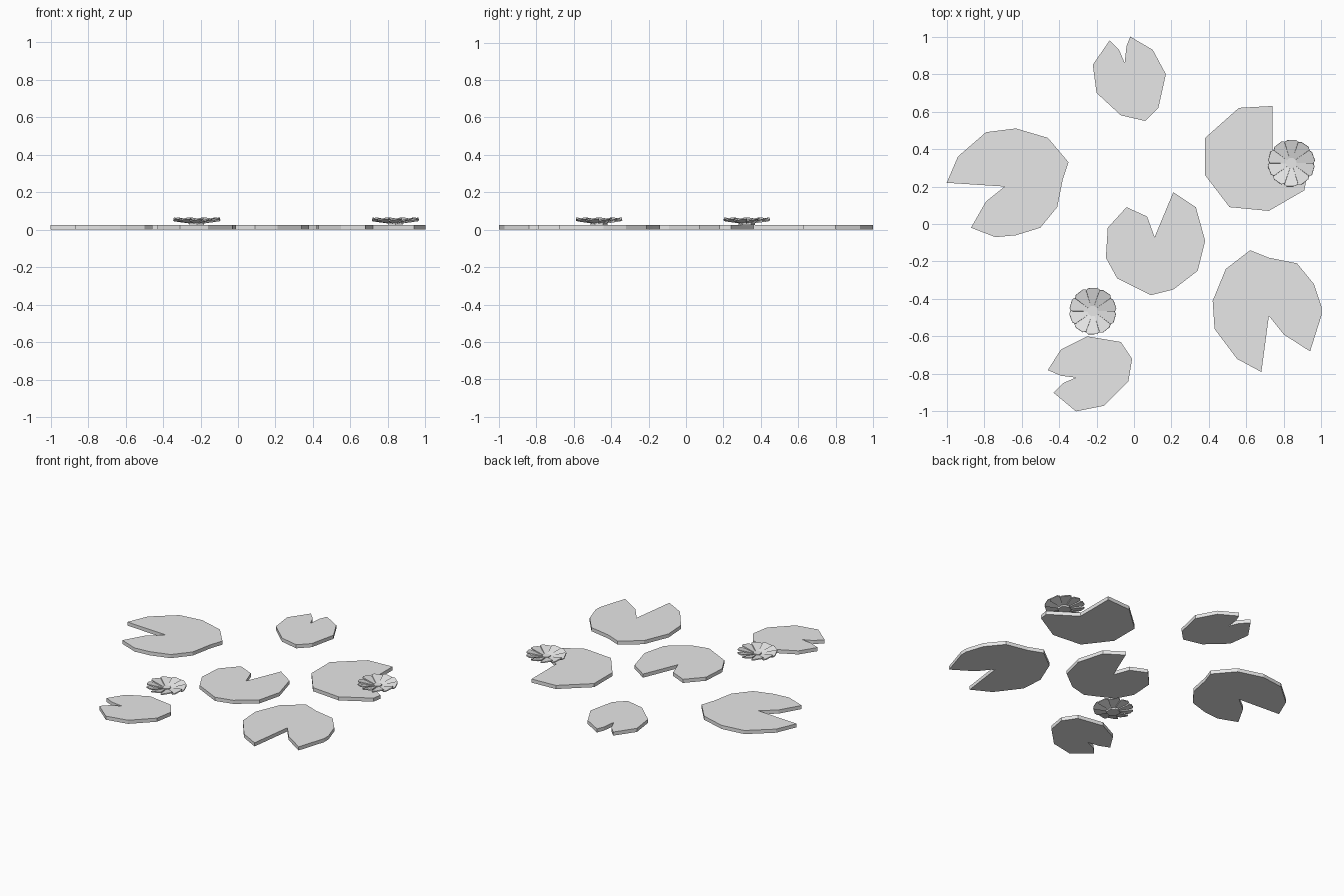
import bpy
import bmesh
import math
from mathutils import Matrix, Vector

cube = bpy.data.objects.get("Cube")
if cube:
    bpy.data.objects.remove(cube, do_unlink=True)

grey = bpy.data.materials.new("plain_grey")
grey.use_nodes = True
colour = (0.8, 0.8, 0.8, 1)
grey.diffuse_color = colour
grey.node_tree.nodes["Principled BSDF"].inputs["Base Color"].default_value = colour

PAD_HEIGHT = 0.025
PETALS = 10


def add_prism(bm, outline, bottom, top, matrix=Matrix()):
    """Extrude a flat outline between two heights, then place it."""
    face = bm.faces.new([bm.verts.new((x, y, bottom)) for x, y in outline])
    made = bmesh.ops.extrude_face_region(bm, geom=[face])["geom"]
    raised = [v for v in made if isinstance(v, bmesh.types.BMVert)]
    bmesh.ops.translate(bm, verts=raised, vec=(0, 0, top - bottom))
    verts = set(face.verts) | set(raised)
    bmesh.ops.transform(bm, matrix=matrix, verts=list(verts))


def finish(name, bm):
    """Turn the working mesh into a flat-shaded object."""
    bmesh.ops.recalc_face_normals(bm, faces=bm.faces[:])
    mesh = bpy.data.meshes.new(name)
    bm.to_mesh(mesh)
    bm.free()
    mesh.materials.append(grey)
    obj = bpy.data.objects.new(name, mesh)
    bpy.context.collection.objects.link(obj)
    return obj


def lily_pad(name, *outline):
    """Thin slab with a notched leaf outline."""
    bm = bmesh.new()
    add_prism(bm, outline, 0, PAD_HEIGHT)
    finish(name, bm)


def hexagon(radius):
    turns = [math.tau * (i + 0.5) / 6 for i in range(6)]
    return [(radius * math.cos(a), radius * math.sin(a)) for a in turns]


def lily_flower(name, x, y):
    """Ring of tilted, overlapping petals around a stepped hexagonal heart."""
    bm = bmesh.new()
    half = [(0.03, 0.012), (0.115, 0.038), (0.127, 0.024)]
    petal = half + [(r, -w) for r, w in reversed(half)]
    for i in range(PETALS):
        turn = Matrix.Rotation(math.tau * (i + 0.5) / PETALS, 4, "Z")
        lift = Matrix.Rotation(math.radians(-11), 4, "Y")
        roll = Matrix.Rotation(math.radians(10), 4, "X")
        add_prism(bm, petal, 0.004, 0.011, turn @ lift @ roll)
    add_prism(bm, hexagon(0.045), 0, 0.014)
    add_prism(bm, hexagon(0.027), 0.014, 0.02)
    obj = finish(name, bm)
    obj.location = Vector((x, y, PAD_HEIGHT))


# Pads
lily_pad("left_side_pad", (-1, .22), (-.94, .36), (-.79, .49), (-.63, .51),
         (-.46, .46), (-.35, .33), (-.38, .24), (-.41, .09), (-.5, -.02),
         (-.63, -.06), (-.74, -.07), (-.87, -.02), (-.79, .12), (-.69, .2))
lily_pad("back_pad", (-.13, .98), (-.08, .93), (-.05, .86), (-.04, .95),
         (-.02, 1), (.1, .93), (.17, .8), (.13, .62), (.06, .55),
         (-.07, .58), (-.2, .7), (-.22, .85))
lily_pad("flowered_pad", (.74, .63), (.56, .62), (.38, .46), (.38, .26),
         (.51, .09), (.72, .07), (.91, .18), (.92, .24), (.74, .36))
lily_pad("front_corner_pad", (.62, -.14), (.72, -.18), (.87, -.21),
         (.96, -.32), (1, -.44), (1, -.49), (.94, -.68), (.8, -.59),
         (.72, -.49), (.68, -.79), (.55, -.72), (.43, -.56),
         (.42, -.41), (.49, -.24))
lily_pad("front_pad", (-.25, -.6), (-.07, -.63), (-.01, -.72), (-.03, -.84),
         (-.16, -.97), (-.31, -1), (-.43, -.9), (-.38, -.85), (-.31, -.82),
         (-.39, -.81), (-.46, -.78), (-.39, -.67))
lily_pad("middle_pad", (-.04, .09), (.07, .04), (.11, -.07), (.21, .17),
         (.33, .09), (.38, -.09), (.34, -.25), (.21, -.35), (.09, -.38),
         (-.09, -.29), (-.15, -.18), (-.14, -.02))

# Flowers
lily_flower("floating_flower", -.22, -.465)
lily_flower("pad_flower", .84, .325)
